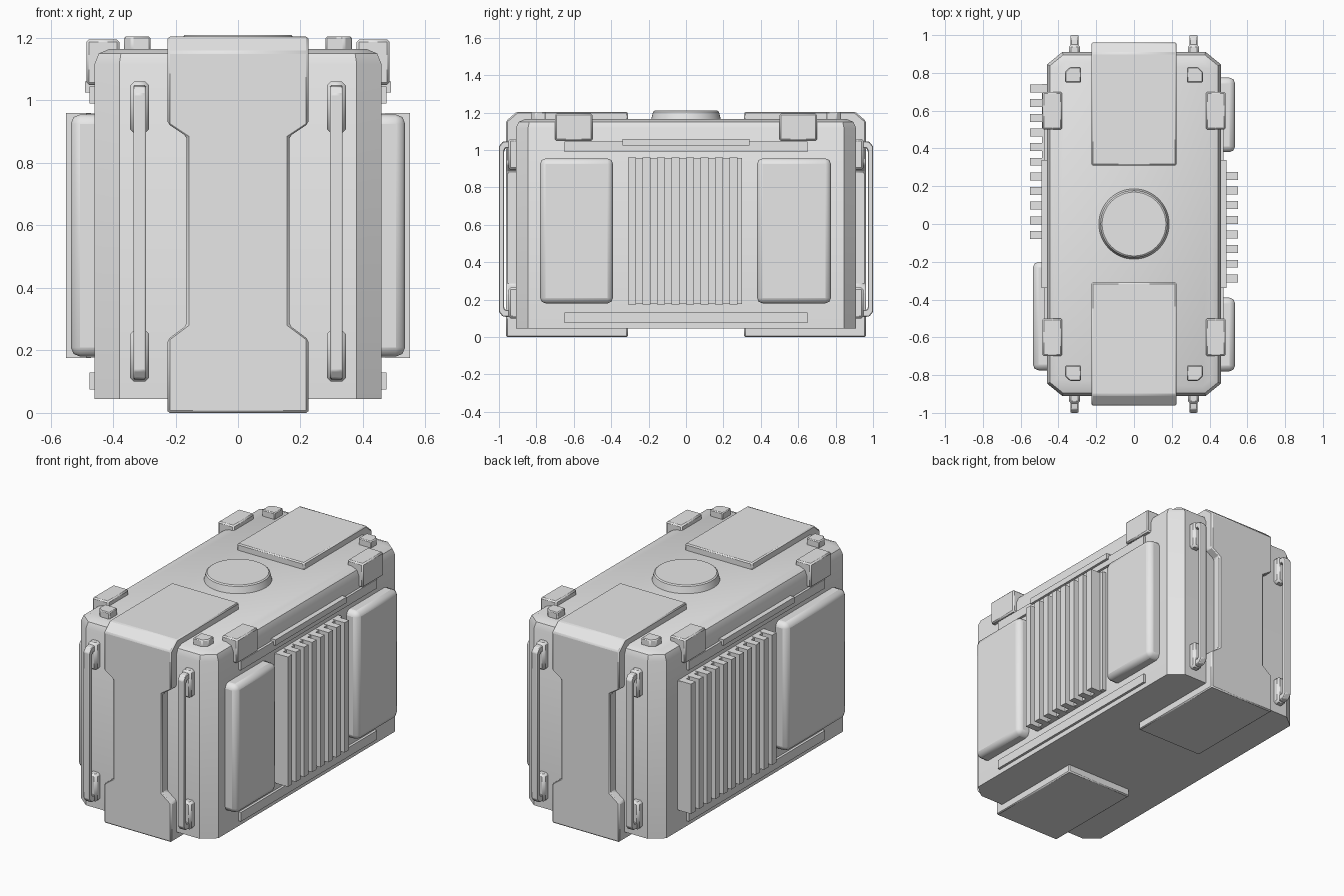
import bpy, bmesh, math
from mathutils import Matrix, Vector

cube = bpy.data.objects.get("Cube")
if cube:
    bpy.data.objects.remove(cube)

grey = bpy.data.materials.new("light_grey")
grey.use_nodes = True
grey.diffuse_color = (0.8, 0.8, 0.8, 1)
grey.node_tree.nodes["Principled BSDF"].inputs["Base Color"].default_value = (0.8, 0.8, 0.8, 1)


def finish(name, bm, bevel=0, segments=1):
    """Turn a bmesh into a named object with an optional bevel."""
    bmesh.ops.recalc_face_normals(bm, faces=bm.faces)
    mesh = bpy.data.meshes.new(name)
    bm.to_mesh(mesh)
    bm.free()
    mesh.materials.append(grey)
    obj = bpy.data.objects.new(name, mesh)
    bpy.context.collection.objects.link(obj)
    if bevel:
        mod = obj.modifiers.new("edge_bevel", "BEVEL")
        mod.width, mod.segments = bevel, segments
        mod.limit_method = "ANGLE"
        mod.angle_limit = math.radians(25)
    bpy.ops.object.select_all(action="DESELECT")
    obj.select_set(True)
    bpy.context.view_layer.objects.active = obj
    bpy.ops.object.shade_smooth_by_angle(angle=math.radians(30))
    return obj


def add_box(bm, x, y, z):
    """Add a box given its (low, high) range on each axis."""
    size = [abs(r[1] - r[0]) for r in (x, y, z)]
    mid = Vector([(r[0] + r[1]) / 2 for r in (x, y, z)])
    bmesh.ops.create_cube(bm, size=1, matrix=Matrix.Translation(mid) @ Matrix.Diagonal((*size, 1)))


def box(name, x, y, z, bevel=0, segments=1):
    bm = bmesh.new()
    add_box(bm, x, y, z)
    return finish(name, bm, bevel, segments)


def prism(outline, z0, z1):
    """Extrude a flat outline upwards."""
    bm = bmesh.new()
    base = bm.faces.new([bm.verts.new((x, y, z0)) for x, y in outline])
    out = bmesh.ops.extrude_face_region(bm, geom=[base])
    bmesh.ops.translate(bm, vec=(0, 0, z1 - z0),
                        verts=[v for v in out["geom"] if isinstance(v, bmesh.types.BMVert)])
    return bm


def ribbon(name, sections, cx, sy, bevel):
    """Band along a path; each section is outer y, z, inner y, z, half width."""
    bm = bmesh.new()
    rings = []
    for yo, zo, yi, zi, w in sections:
        corners = ((-w, yo, zo), (w, yo, zo), (w, yi, zi), (-w, yi, zi))
        rings.append([bm.verts.new((cx + x, sy * y, z)) for x, y, z in corners])
    for a, b in zip(rings, rings[1:]):
        for i in range(4):
            j = (i + 1) % 4
            bm.faces.new((a[i], a[j], b[j], b[i]))
    bm.faces.new(rings[0])
    bm.faces.new(rings[-1])
    return finish(name, bm, bevel)


# Main body: chamfered corners, softened top rim, sharp base
X, Y, CX, CY = 0.46, 0.91, 0.08, 0.065
outline = [(X, CY - Y), (X, Y - CY), (X - CX, Y), (CX - X, Y),
           (-X, Y - CY), (-X, CY - Y), (CX - X, -Y), (X - CX, -Y)]
bm = prism(outline, 0.045, 1.165)
bmesh.ops.recalc_face_normals(bm, faces=bm.faces)
rim = [e for e in bm.edges if all(v.co.z > 1.1 for v in e.verts)]
bmesh.ops.bevel(bm, geom=rim, offset=0.05, segments=2, profile=0.5, affect="EDGES")
finish("body", bm)

# Round cap on the lid
bm = bmesh.new()
bmesh.ops.create_cone(bm, cap_ends=True, segments=48, radius1=0.19, radius2=0.175,
                      depth=0.06, matrix=Matrix.Translation((0, 0, 1.18)))
finish("lid_cap", bm, 0.006)

# Wrap-around end straps with a narrowed waist
WIDE, WAIST, OUT, IN = 0.225, 0.165, 0.962, 0.87
strap = [(0.31, 1.204, 0.31, 1.15, WIDE), (0.905, 1.204, 0.85, 1.13, WIDE),
         (OUT, 1.155, IN, 1.10, WIDE)]
for z, w in ((0.925, WIDE), (0.885, WAIST), (0.28, WAIST), (0.235, WIDE)):
    strap.append((OUT, z, IN, z, w))
strap += [(OUT, 0.0, IN, 0.06, WIDE), (0.31, 0.0, 0.31, 0.06, WIDE)]

# Handle bar path, from top mount to bottom mount
handle = [(0.93, 1.05, 0.93, 1.01, 0.02), (0.98, 1.045, 0.965, 1.01, 0.02),
          (1.0, 1.02, 0.972, 0.995, 0.02), (1.0, 0.135, 0.972, 0.155, 0.02),
          (0.98, 0.11, 0.965, 0.145, 0.02), (0.93, 0.105, 0.93, 0.145, 0.02)]

for sy, end in ((-1, "front"), (1, "back")):
    ribbon(end + "_strap", strap, 0, sy, 0.007)
    for sx, side in ((-1, "right"), (1, "left")):
        tag = end + "_" + side
        hx = sx * 0.315
        ribbon(tag + "_handle", handle, hx, sy, 0.004)
        for z, part in (((0.895, 1.06), "upper"), ((0.1, 0.265), "lower")):
            box(tag + "_" + part + "_mount", (hx - 0.03, hx + 0.03),
                (sy * 0.88, sy * 0.95), z, 0.012)
        # Corner latch gripping the lid edge
        box(tag + "_latch", (sx * 0.38, sx * 0.485), (sy * 0.5, sy * 0.7), (1.05, 1.195), 0.008)
        # Small stacking lug with a clipped outer corner
        lug = [(0.28, 0.75), (0.365, 0.75), (0.365, 0.805), (0.34, 0.83), (0.28, 0.83)]
        finish(tag + "_lug", prism([(sx * x, sy * y) for x, y in lug], 1.14, 1.204), 0.005)


def fin_block(name, sx, first, count, base):
    """Cooling fins standing on a thin backing plate."""
    bm = bmesh.new()
    add_box(bm, (sx * 0.44, sx * 0.487), base, (0.178, 0.958))
    for i in range(count):
        y = first + i * 0.0775
        add_box(bm, (sx * 0.47, sx * 0.55), (y - 0.021, y + 0.021), (0.175, 0.96))
    finish(name, bm)


def side_panel(name, sx, y):
    """Padded cover with softened outer edges."""
    box(name, (sx * 0.40, sx * 0.535), y, (0.18, 0.955), 0.03, 2)


# Left side: fins between two covers; right side: long fins and one wide cover
fin_block("left_fins", 1, -0.288, 8, (-0.31, 0.3))
side_panel("left_front_cover", 1, (-0.78, -0.39))
side_panel("left_back_cover", 1, (0.38, 0.775))
fin_block("right_fins", -1, -0.058, 11, (-0.085, 0.74))
side_panel("right_cover", -1, (-0.775, -0.2))

# Side rails above and below the fins
for sx, side in ((-1, "right"), (1, "left")):
    inner = sx * 0.44
    box(side + "_lower_rail", (inner, sx * 0.475), (-0.65, 0.65), (0.075, 0.13))
    box(side + "_upper_rail", (inner, sx * 0.475), (-0.65, 0.65), (0.99, 1.045))
    box(side + "_lid_rail", (inner, sx * 0.49), (-0.34, 0.34), (1.025, 1.06))
